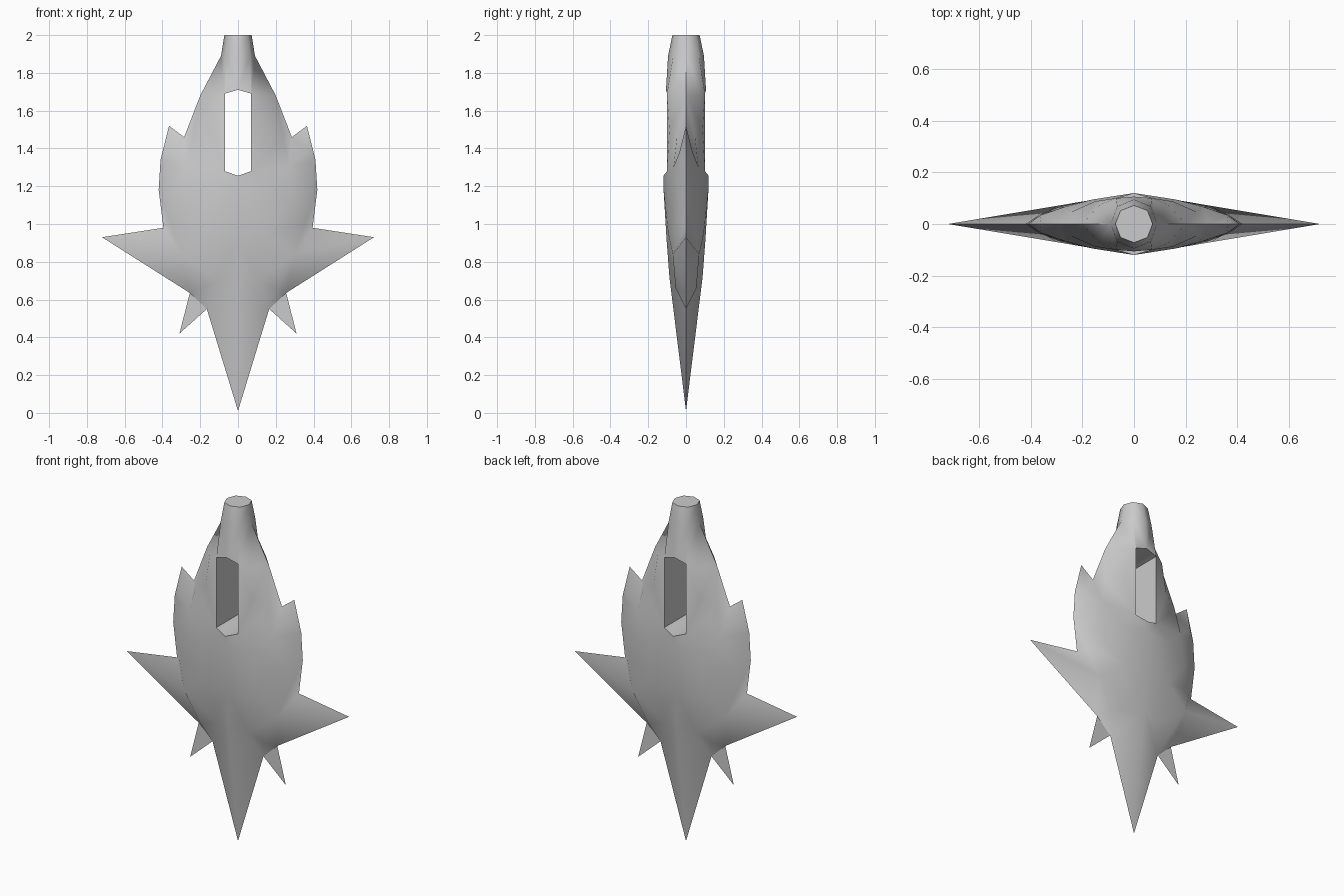
import bpy
import bmesh
from mathutils import Vector
from mathutils.geometry import delaunay_2d_cdt

cube = bpy.data.objects.get("Cube")
if cube:
    bpy.data.objects.remove(cube, do_unlink=True)

# One plain stone-grey material
grey = bpy.data.materials.new("grey")
grey.use_nodes = True
colour = (0.6, 0.6, 0.6, 1)
grey.diffuse_color = colour
grey.node_tree.nodes["Principled BSDF"].inputs["Base Color"].default_value = colour

# Profile points are (across, up, half thickness)
# Thin outer edge: bottom spike, small barb, wing, side fin, neck
edge = [(0, .01, 0), (.165, .55, 0), (.31, .42, 0), (.255, .635, 0),
        (.72, .93, 0), (.395, .98, 0), (.42, 1.18, 0), (.41, 1.34, 0),
        (.365, 1.52, 0), (.285, 1.46, 0), (.2, 1.68, 0), (.09, 1.89, 0),
        (.072, 2, 0)]
# Round neck top, then down the middle to the slot
neck = [(.052, 2, .052), (0, 2, .072), (0, 1.89, .095)]
slot = [(0, 1.71, .106), (.07, 1.69, .1), (.07, 1.28, .1), (0, 1.255, .12)]
spine = [(0, 1.2, .12), (0, .92, .103), (0, .72, .088)]
# Ridges and valleys of the face
relief = [(.065, 1.89, .068), (.13, 1.68, .076), (.15, 1.5, .088),
          (.16, 1.2, .095), (.24, 1.46, .048), (.27, 1.3, .066),
          (.29, 1.1, .066), (.36, 1.38, .035), (.365, 1.18, .036),
          (.355, 1.0, .036), (.3, .84, .07), (.16, .95, .094),
          (.2, .66, .055), (.11, .7, .06)]


def build_blade():
    outline = edge + neck + slot + spine
    points = outline + relief
    flat = [Vector(p[:2]) for p in points]
    loop = list(range(len(outline)))
    _, _, faces, origin, _, _ = delaunay_2d_cdt(flat, [], [loop], 1, 1e-5)
    source = [o[0] for o in origin]
    bm = bmesh.new()

    def place(p, sx, sy):
        return bm.verts.new((p[0] * sx, p[2] * sy, p[1]))

    # Mirror the quarter surface to both sides, front and back
    for sx in (-1, 1):
        for sy in (-1, 1):
            verts = [place(p, sx, sy) for p in points]
            for face in faces:
                bm.faces.new([verts[source[i]] for i in face])
        # Slot walls and neck cap join front to back
        for chain in (slot, [edge[-1]] + neck[:2]):
            for a, b in zip(chain, chain[1:]):
                bm.faces.new([place(a, sx, 1), place(b, sx, 1),
                              place(b, sx, -1), place(a, sx, -1)])
    bmesh.ops.remove_doubles(bm, verts=bm.verts[:], dist=1e-4)
    bmesh.ops.recalc_face_normals(bm, faces=bm.faces[:])
    mesh = bpy.data.meshes.new("spiked_pendant")
    bm.to_mesh(mesh)
    bm.free()
    mesh.materials.append(grey)
    return bpy.data.objects.new("spiked_pendant", mesh)


blade = build_blade()
bpy.context.collection.objects.link(blade)
bpy.context.view_layer.objects.active = blade
blade.select_set(True)
bpy.ops.object.shade_smooth_by_angle(angle=1.05)
